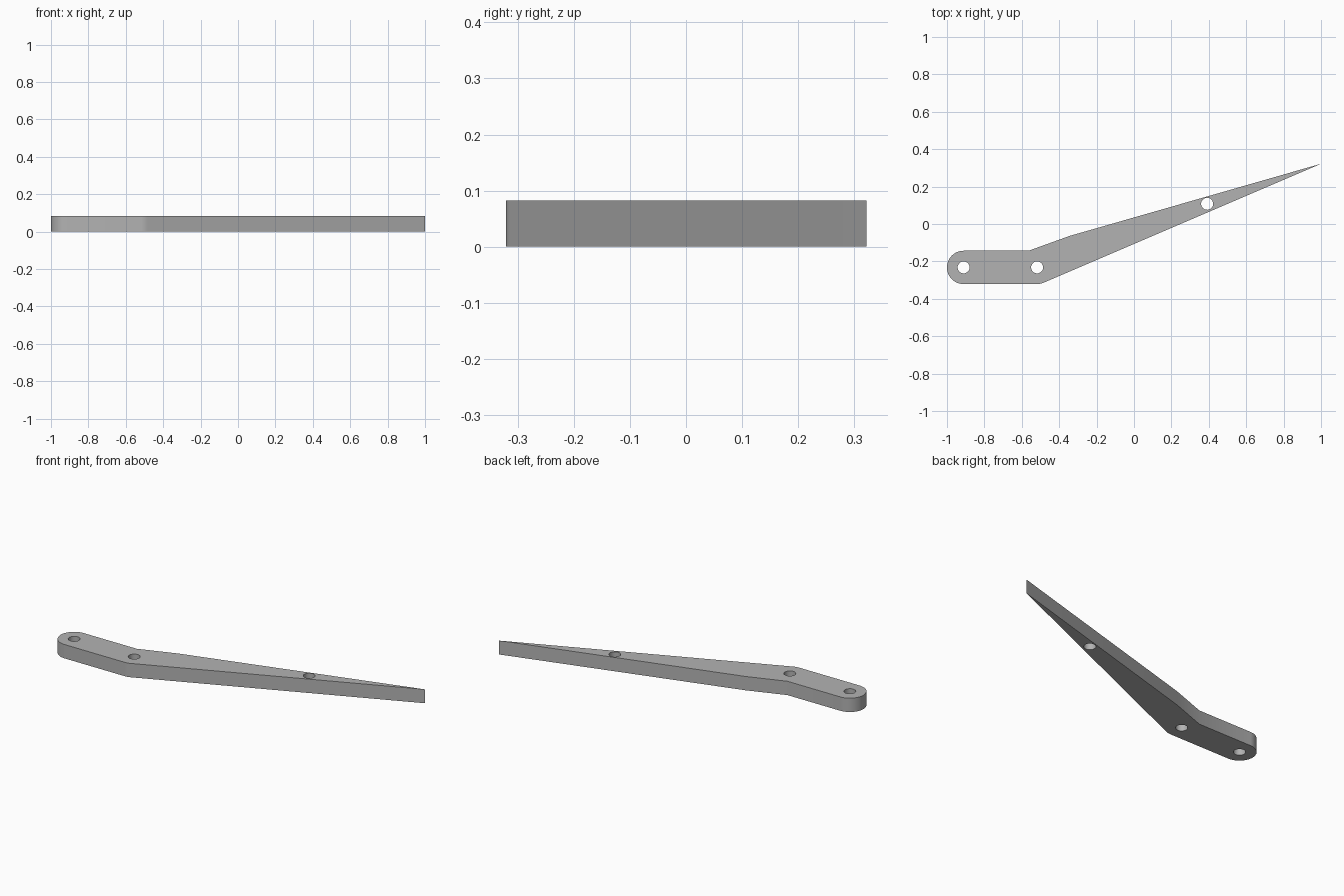
import bpy, bmesh
from math import cos, sin, radians

cube = bpy.data.objects.get("Cube")
if cube:
    bpy.data.objects.remove(cube, do_unlink=True)

HEIGHT = 0.082
RADIUS = 0.089
PIVOT_Y = -0.232
END_X, BEND_X = -0.911, -0.518
HOLES = [(END_X, PIVOT_Y), (BEND_X, PIVOT_Y), (0.391, 0.108)]

grey = bpy.data.materials.new("plain grey")
grey.use_nodes = True
color = (0.45, 0.45, 0.45, 1)
grey.diffuse_color = color
grey.node_tree.nodes["Principled BSDF"].inputs["Base Color"].default_value = color


def arc(cx, cy, r, start, end, steps):
    angles = [radians(start + (end - start) * i / steps) for i in range(steps + 1)]
    return [(cx + r * cos(a), cy + r * sin(a)) for a in angles]


def prism(name, outline, z0, z1):
    """Extrude a counter-clockwise outline between two heights."""
    bm = bmesh.new()
    face = bm.faces.new([bm.verts.new((x, y, z0)) for x, y in outline])
    top = bmesh.ops.extrude_face_region(bm, geom=[face])["geom"]
    bmesh.ops.translate(bm, vec=(0, 0, z1 - z0),
                        verts=[v for v in top if isinstance(v, bmesh.types.BMVert)])
    bmesh.ops.recalc_face_normals(bm, faces=bm.faces)
    mesh = bpy.data.meshes.new(name)
    bm.to_mesh(mesh)
    bm.free()
    mesh.materials.append(grey)
    obj = bpy.data.objects.new(name, mesh)
    bpy.context.collection.objects.link(obj)
    return obj


# Bent arm: round end, rounded lower bend, long taper to a point
outline = arc(END_X, PIVOT_Y, RADIUS, 90, 270, 32)
outline += arc(BEND_X, PIVOT_Y, RADIUS, 270, 293, 6)
outline += [(1.0, 0.322), (-0.345, -0.064), (-0.564, PIVOT_Y + RADIUS)]
arm = prism("bent_arm", outline, 0, HEIGHT)

# Pin holes drilled straight through
for i, (x, y) in enumerate(HOLES):
    cutter = prism(f"pin_hole_cutter_{i + 1}", arc(x, y, 0.032, 0, 348.75, 31), -0.05, HEIGHT + 0.05)
    cutter.hide_render = True
    cutter.hide_set(True)
    drill = arm.modifiers.new(f"pin_hole_{i + 1}", 'BOOLEAN')
    drill.operation = 'DIFFERENCE'
    drill.solver = 'EXACT'
    drill.object = cutter

# Bake the holes in, drop the cutters, smooth only the rounded walls
bpy.ops.object.select_all(action='DESELECT')
arm.select_set(True)
bpy.context.view_layer.objects.active = arm
for name in [m.name for m in arm.modifiers]:
    cutter = arm.modifiers[name].object
    bpy.ops.object.modifier_apply(modifier=name)
    bpy.data.objects.remove(cutter, do_unlink=True)
bpy.ops.object.shade_smooth_by_angle(angle=radians(30))
